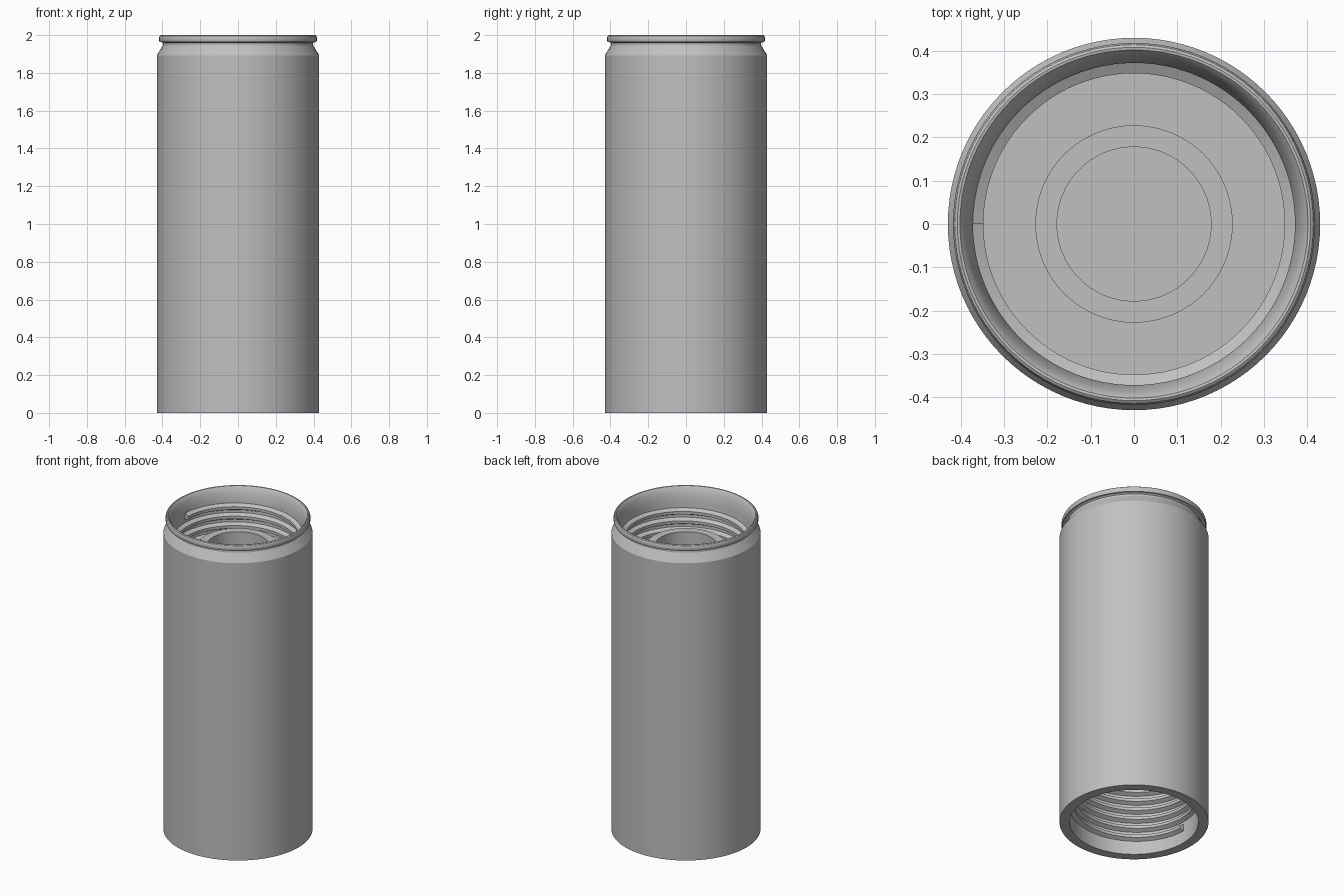
import bpy, bmesh
from math import sin, cos, pi, radians

cube = bpy.data.objects.get("Cube")
if cube:
    bpy.data.objects.remove(cube)

SEGMENTS = 96
WALL = 0.372       # inner wall radius
CREST = 0.348      # thread crest radius

grey = bpy.data.materials.new("satin grey")
grey.use_nodes = True
COLOUR = (0.53, 0.53, 0.53, 1)
grey.diffuse_color = COLOUR
grey.node_tree.nodes["Principled BSDF"].inputs["Base Color"].default_value = COLOUR


def finish(name, bm):
    bmesh.ops.recalc_face_normals(bm, faces=bm.faces)
    mesh = bpy.data.meshes.new(name)
    bm.to_mesh(mesh)
    bm.free()
    obj = bpy.data.objects.new(name, mesh)
    bpy.context.collection.objects.link(obj)
    mesh.materials.append(grey)
    bpy.ops.object.select_all(action="DESELECT")
    obj.select_set(True)
    bpy.context.view_layer.objects.active = obj
    bpy.ops.object.shade_smooth_by_angle(angle=radians(25))
    return obj


def lathe(name, profile):
    """Spin a (radius, height) profile around z."""
    bm = bmesh.new()
    verts = [bm.verts.new((r, 0, z)) for r, z in profile]
    edges = [bm.edges.new(pair) for pair in zip(verts, verts[1:])]
    bmesh.ops.spin(bm, geom=verts + edges, axis=(0, 0, 1), cent=(0, 0, 0),
                   angle=2 * pi, steps=SEGMENTS)
    bmesh.ops.remove_doubles(bm, verts=bm.verts, dist=0.0001)
    return finish(name, bm)


def thread(name, start, direction, turns, pitch=0.06):
    """Helical ridge on the inner wall, running from start height."""
    bm = bmesh.new()
    section = [(WALL + 0.004, -0.024), (CREST, -0.009),
               (CREST, 0.009), (WALL + 0.004, 0.024)]
    rings = []
    count = int(turns * SEGMENTS)
    for i in range(count + 1):
        a = pi + direction * 2 * pi * i / SEGMENTS
        z = start + direction * pitch * i / SEGMENTS
        rings.append([bm.verts.new((r * cos(a), r * sin(a), z + dz))
                      for r, dz in section])
    for one, two in zip(rings, rings[1:]):
        for k in range(3):
            bm.faces.new((one[k], one[k + 1], two[k + 1], two[k]))
    bm.faces.new(rings[0])
    bm.faces.new(rings[-1])
    return finish(name, bm)


# Outer sleeve with tapered neck, rolled rim, deep top cup and open base
lathe("can_sleeve", [
    (0, 0.5), (WALL, 0.5), (WALL, 0),
    (0.43, 0), (0.43, 1.893),
    (0.398, 1.945), (0.397, 1.957), (0.403, 1.962),
    (0.415, 1.964), (0.418, 1.972), (0.418, 1.986), (0.414, 1.996), (0.408, 2.0),
    (0.402, 1.999), (0.395, 1.991), (0.388, 1.975), (0.381, 1.955), (0.377, 1.935),
    (WALL, 1.91), (WALL, 1.5), (0, 1.5)])

# Raised tube in the middle of the cup
lathe("centre_tube", [
    (0.178, 1.5), (0.178, 1.81), (0.228, 1.81), (0.228, 1.5)])

# Inner screw threads at both ends
thread("top_thread", 1.89, -1, 6)
thread("bottom_thread", 0.10, 1, 6)
